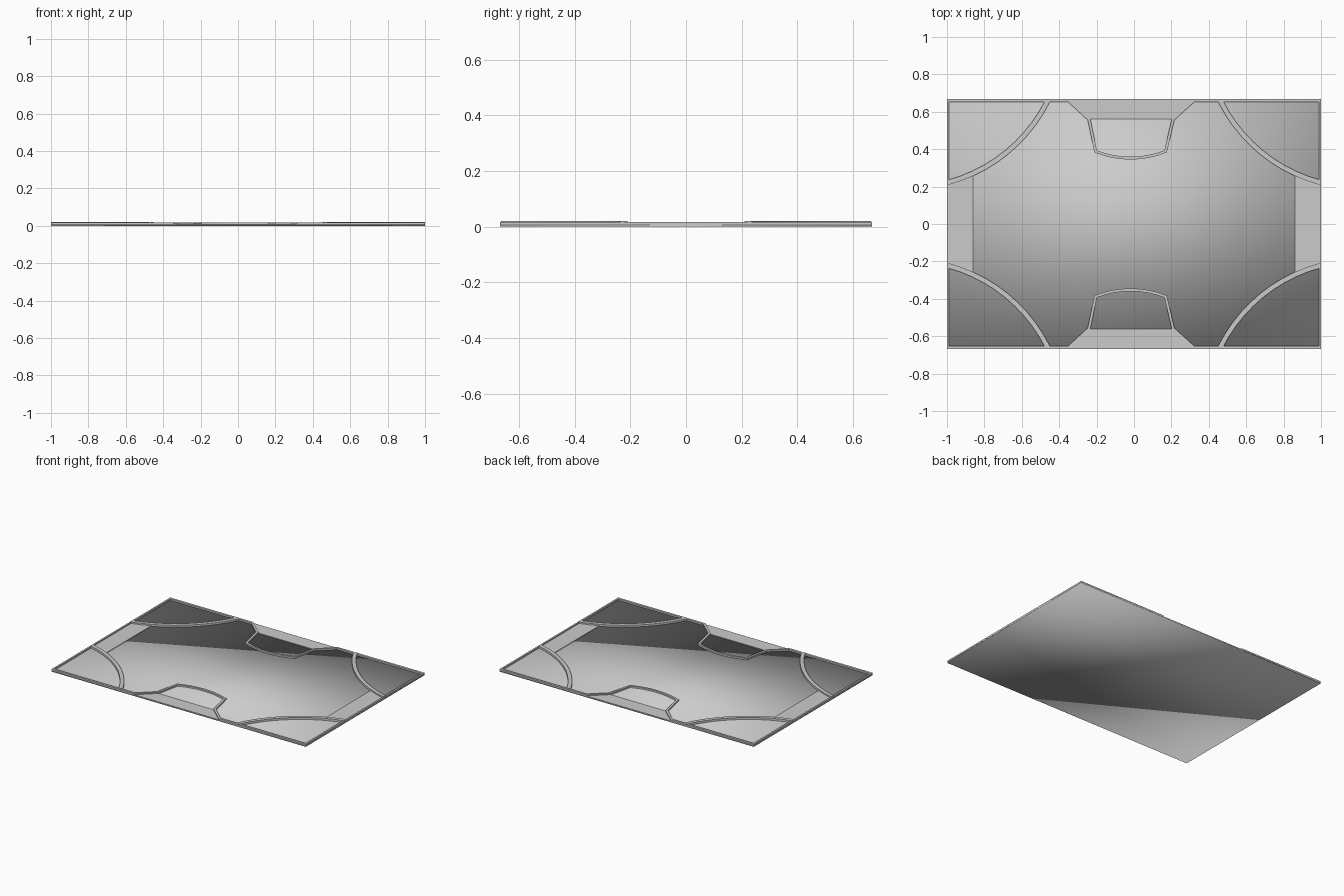
import bpy, bmesh
from math import atan2, cos, sin, pi
from mathutils import Vector

if "Cube" in bpy.data.objects:
    bpy.data.objects.remove(bpy.data.objects["Cube"])

HX, HY = 1.0, 0.667          # half length and half width
FLOOR, PLATE, WALL, ARC = 0.006, 0.010, 0.017, 0.020


def prism(name, pts, z0, z1, smooth=False):
    """Extrude a closed outline from z0 to z1."""
    bm = bmesh.new()
    lo = [bm.verts.new((x, y, z0)) for x, y in pts]
    hi = [bm.verts.new((x, y, z1)) for x, y in pts]
    bm.faces.new(lo[::-1])
    bm.faces.new(hi)
    n = len(pts)
    for i in range(n):
        j = (i + 1) % n
        bm.faces.new((lo[i], lo[j], hi[j], hi[i]))
    bmesh.ops.recalc_face_normals(bm, faces=bm.faces)
    for f in bm.faces:
        f.smooth = smooth
    me = bpy.data.meshes.new(name)
    bm.to_mesh(me)
    bm.free()
    ob = bpy.data.objects.new(name, me)
    bpy.context.collection.objects.link(ob)
    return ob


def rib(name, path, width, z1):
    """Mitred strip following an open path, clipped to the board outline."""
    p = [Vector(q) for q in path]
    left, right = [], []
    for i, q in enumerate(p):
        a = (q - p[i - 1]).normalized() if i else None
        b = (p[i + 1] - q).normalized() if i < len(p) - 1 else None
        a, b = a or b, b or a
        t = (a + b).normalized()
        n = Vector((-t.y, t.x)) * (width / 2 / t.dot(a))
        left.append(q + n)
        right.append(q - n)
    clip = lambda v: (max(-HX, min(HX, v.x)), max(-HY, min(HY, v.y)))
    return prism(name, [clip(v) for v in left + right[::-1]], FLOOR - 0.002, z1)


def arc3(a, b, c, n):
    """Points on the circle through a, b, c, running from a to c."""
    (ax, ay), (bx, by), (cx, cy) = a, b, c
    d = 2 * (ax * (by - cy) + bx * (cy - ay) + cx * (ay - by))
    sa, sb, sc = ax*ax + ay*ay, bx*bx + by*by, cx*cx + cy*cy
    ox = (sa * (by - cy) + sb * (cy - ay) + sc * (ay - by)) / d
    oy = (sa * (cx - bx) + sb * (ax - cx) + sc * (bx - ax)) / d
    r = ((ax - ox) ** 2 + (ay - oy) ** 2) ** 0.5
    t0, t1 = atan2(ay - oy, ax - ox), atan2(cy - oy, cx - ox)
    dt = (t1 - t0 + pi) % (2 * pi) - pi
    return [(ox + r * cos(t0 + dt * i / n), oy + r * sin(t0 + dt * i / n))
            for i in range(n + 1)]


def flip(pts, sx, sy):
    return [(x * sx, y * sy) for x, y in pts]


# Floor slab, softly shaded all round
prism("floor", [(-HX, -HY), (HX, -HY), (HX, HY), (-HX, HY)], 0, FLOOR, True)

# Curved ribs cutting off the four corners
corner = arc3((0.995, 0.222), (0.69, 0.376), (0.462, 0.657), 10)
for sx in (-1, 1):
    for sy in (-1, 1):
        rib("corner_rib", flip(corner, sx, sy), 0.026, ARC)

# Bay ribs, bay plates and long edge walls, front and back
bay = [(-0.35, 0.66), (-0.241, 0.56)]
bay += arc3((-0.205, 0.388), (-0.018, 0.352), (0.169, 0.388), 8)
bay += [(0.209, 0.56), (0.32, 0.66)]
bay_plate = [(-0.35, HY), (-0.241, 0.562), (0.209, 0.562), (0.32, HY)]
for sy, side in ((-1, "front"), (1, "back")):
    rib(side + "_bay_rib", flip(bay, 1, sy), 0.015, WALL)
    prism(side + "_bay_plate", flip(bay_plate, 1, sy), FLOOR - 0.002, PLATE)
    for x0, x1 in ((-HX, -0.345), (0.315, HX)):
        rib(side + "_edge_wall", flip([(x0, 0.659), (x1, 0.659)], 1, sy), 0.016, WALL)

# End plates and short edge walls, left and right
end_plate = [(0.99, -0.215), (0.99, 0.215), (0.862, 0.262), (0.862, -0.262)]
for sx, side in ((-1, "left"), (1, "right")):
    prism(side + "_end_plate", flip(end_plate, sx, 1), FLOOR - 0.002, PLATE)
    rib(side + "_edge_wall", flip([(0.994, -HY), (0.994, HY)], sx, 1), 0.012, WALL)
